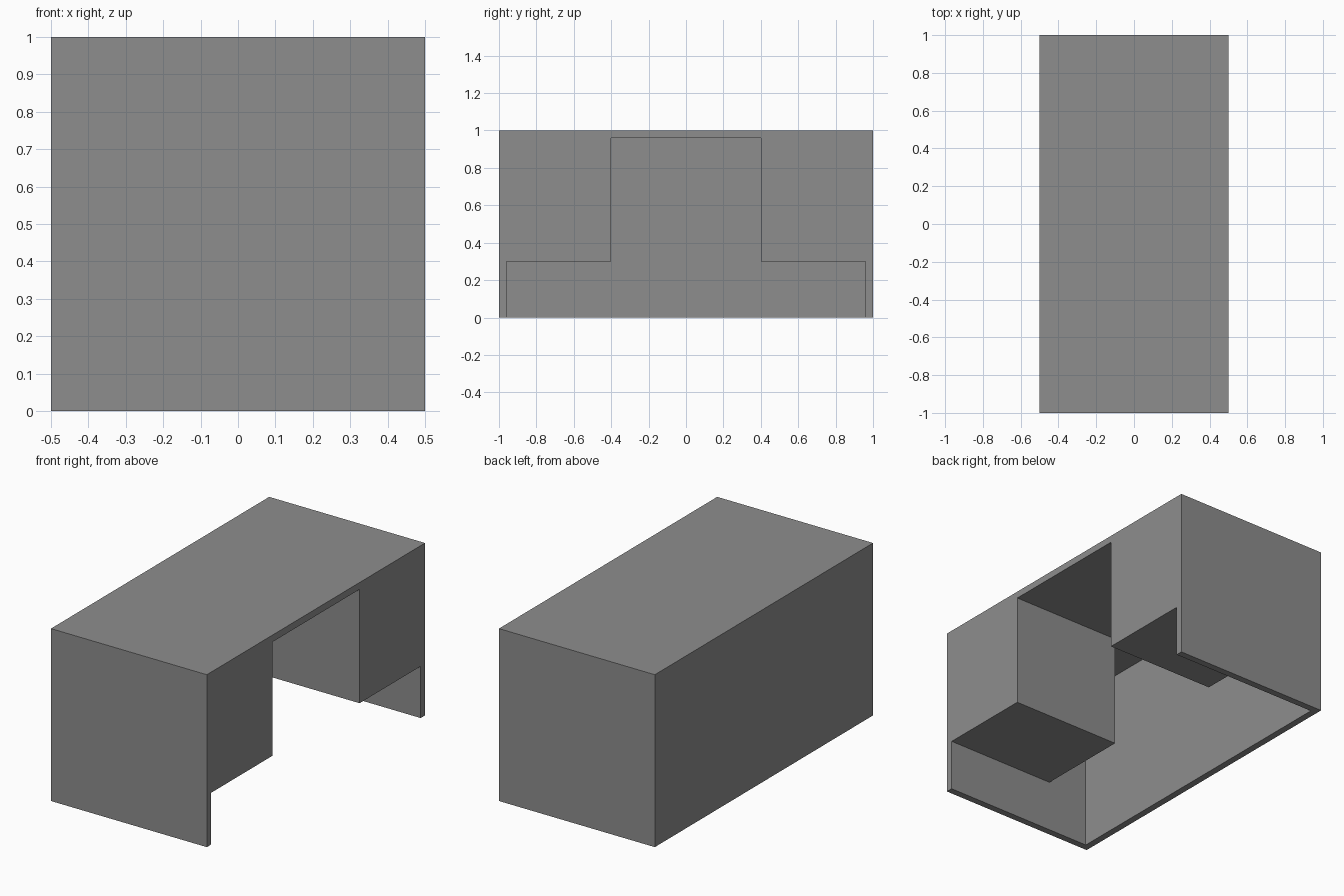
import bpy
from mathutils import Vector

default_cube = bpy.data.objects.get("Cube")
if default_cube:
    bpy.data.objects.remove(default_cube, do_unlink=True)

# Overall desk: width in x, length in y, height in z
HALF_X, HALF_Y, HEIGHT = 0.5, 1.0, 1.0
BOARD = 0.04          # thickness of the boards
KNEE = 0.4            # half width of the knee space
CABINET_FLOOR = 0.3   # underside of the cabinets
CABINET_BACK = -0.2   # rear face of the cabinets
UNDER_TOP = HEIGHT - BOARD

grey = bpy.data.materials.new("desk grey")
grey.use_nodes = True
colour = (0.27, 0.27, 0.27, 1)
grey.diffuse_color = colour
grey.node_tree.nodes["Principled BSDF"].inputs["Base Color"].default_value = colour


def box(name, low, high):
    """Add a box between two opposite corners."""
    low, high = Vector(low), Vector(high)
    bpy.ops.mesh.primitive_cube_add(size=1, location=(low + high) / 2)
    part = bpy.context.object
    part.name = name
    part.scale = high - low
    bpy.ops.object.transform_apply(location=False, rotation=False, scale=True)
    part.data.materials.append(grey)
    return part


# Top board
box("desktop", (-HALF_X, -HALF_Y, UNDER_TOP), (HALF_X, HALF_Y, HEIGHT))

# Full-height board closing the side opposite the sitter
inner = HALF_Y - BOARD
box("modesty_panel", (-HALF_X, -inner, 0), (-HALF_X + BOARD, inner, UNDER_TOP))

# End boards and hanging cabinets at both ends
for side, label in ((-1, "front"), (1, "back")):
    y_in, y_out = sorted((side * inner, side * HALF_Y))
    box(label + "_end_panel", (-HALF_X, y_in, 0), (HALF_X, y_out, UNDER_TOP))
    y_in, y_out = sorted((side * KNEE, side * inner))
    box(label + "_cabinet", (CABINET_BACK, y_in, CABINET_FLOOR), (HALF_X, y_out, UNDER_TOP))
